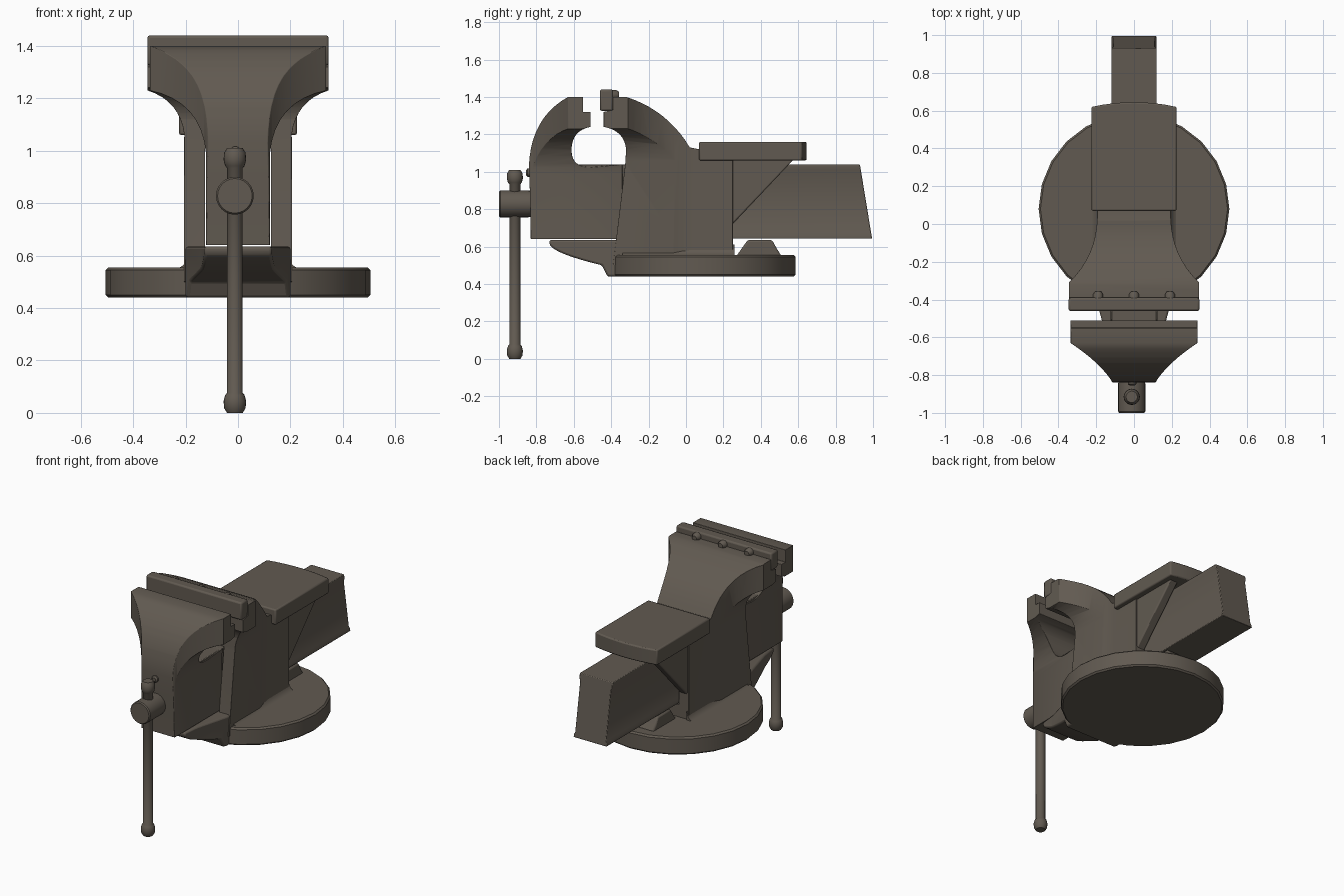
import bpy, bmesh, math
from mathutils import Vector, Matrix

if "Cube" in bpy.data.objects:
    bpy.data.objects.remove(bpy.data.objects["Cube"])

iron = bpy.data.materials.new("dark cast iron")
iron.use_nodes = True
COLOUR = (0.12, 0.102, 0.082, 1)
iron.diffuse_color = COLOUR
iron.node_tree.nodes["Principled BSDF"].inputs["Base Color"].default_value = COLOUR


def arc(a, c, b, n=8):
    """Points of a quadratic curve from a to b, pulled towards c."""
    a, b, c = Vector(a), Vector(b), Vector(c)
    return [tuple((1 - t) ** 2 * a + 2 * t * (1 - t) * c + t * t * b)
            for t in (i / n for i in range(n + 1))]


def mirrored(half):
    """Close a half outline (x, v) across x = 0."""
    return half + [(-x, v) for x, v in reversed(half)]


def add_object(name, bm):
    bmesh.ops.recalc_face_normals(bm, faces=bm.faces)
    mesh = bpy.data.meshes.new(name)
    bm.to_mesh(mesh)
    bm.free()
    ob = bpy.data.objects.new(name, mesh)
    bpy.context.collection.objects.link(ob)
    mesh.materials.append(iron)
    return ob


def prism(name, pts, axis, lo, hi):
    """Extrude an outline along an axis from lo to hi."""
    place = {"x": lambda p, d: (d, p[0], p[1]),
             "y": lambda p, d: (p[0], d, p[1]),
             "z": lambda p, d: (p[0], p[1], d)}[axis]
    bm = bmesh.new()
    rings = [[bm.verts.new(place(p, d)) for p in pts] for d in (lo, hi)]
    bm.faces.new(rings[0])
    bm.faces.new(rings[1])
    for i in range(len(pts)):
        j = (i + 1) % len(pts)
        bm.faces.new((rings[0][i], rings[0][j], rings[1][j], rings[1][i]))
    return add_object(name, bm)


def box(name, x, y, z):
    return prism(name, [(x[0], y[0]), (x[1], y[0]), (x[1], y[1]), (x[0], y[1])], "z", *z)


def carve(ob, cutter, operation):
    """Apply a boolean and remove its cutter."""
    mod = ob.modifiers.new("carve", "BOOLEAN")
    mod.operation, mod.object, mod.solver = operation, cutter, "EXACT"
    graph = bpy.context.evaluated_depsgraph_get()
    result = bpy.data.meshes.new_from_object(ob.evaluated_get(graph))
    ob.modifiers.clear()
    ob.data = result
    bpy.data.objects.remove(cutter)


def lathe(name, profile, centre, axis="z", sides=20):
    """Turn (radius, height) points around an axis."""
    bm = bmesh.new()
    rings = [[bm.verts.new((r * math.cos(2 * math.pi * i / sides),
                            r * math.sin(2 * math.pi * i / sides), h))
              for i in range(sides)] for r, h in profile]
    for a, b in zip(rings, rings[1:]):
        for i in range(sides):
            j = (i + 1) % sides
            bm.faces.new((a[i], a[j], b[j], b[i]))
    bm.faces.new(rings[0])
    bm.faces.new(rings[-1])
    if axis == "y":
        bm.transform(Matrix.Rotation(math.radians(90), 4, "X"))
    bm.transform(Matrix.Translation(centre))
    return add_object(name, bm)


def finish(ob, bevel=0.0, angle=35):
    if bevel:
        mod = ob.modifiers.new("soft edges", "BEVEL")
        mod.width, mod.segments = bevel, 2
        mod.limit_method, mod.angle_limit = "ANGLE", math.radians(40)
    bpy.ops.object.select_all(action="DESELECT")
    ob.select_set(True)
    bpy.context.view_layer.objects.active = ob
    bpy.ops.object.shade_smooth_by_angle(angle=math.radians(angle))


# Round base
base = lathe("round_base", [(0.495, 0.44), (0.505, 0.45), (0.505, 0.545), (0.495, 0.555)],
             (0, 0.08, 0), sides=24)
finish(base, angle=30)

# Fixed jaw and body: side outline trimmed by front and top outlines
side = ([(-0.39, 0.5), (-0.325, 1.04)] + arc((-0.32, 1.12), (-0.33, 1.22), (-0.44, 1.24))
        + [(-0.44, 1.32), (-0.39, 1.33), (-0.39, 1.4)]
        + arc((-0.32, 1.4), (-0.1, 1.33), (0.02, 1.13), 10)
        + [(0.07, 1.12), (0.25, 1.12), (0.25, 0.5)])
body = prism("fixed_jaw_body", side, "x", -0.5, 0.5)
front = mirrored([(0.207, 0.4)] + arc((0.205, 1.06), (0.22, 1.19), (0.345, 1.23)) + [(0.345, 1.5)])
carve(body, prism("front_trim", front, "y", -0.6, 0.4), "INTERSECT")
top = mirrored([(0.345, -0.6)] + arc((0.345, -0.31), (0.2, -0.17), (0.195, 0.03)) + [(0.195, 0.4)])
# the lower walls are a little wider than the neck
carve(body, prism("top_trim", top, "z", 0.3, 1.6), "INTERSECT")
carve(body, box("slide_channel", (-0.125, 0.125), (-0.8, 0.8), (0.635, 1.045)), "DIFFERENCE")
finish(body, 0.008)

# Tongue under the slide
tongue = prism("front_tongue", [(-0.73, 0.635)] + arc((-0.73, 0.61), (-0.7, 0.56), (-0.45, 0.5))
               + [(-0.42, 0.44), (-0.2, 0.44), (-0.2, 0.635)], "x", -0.4, 0.4)
carve(tongue, prism("tongue_trim", mirrored([(0.12, -0.8), (0.14, -0.62), (0.2, -0.4), (0.2, 0)]),
                    "z", 0.3, 0.8), "INTERSECT")
finish(tongue, 0.01)

# Anvil with bowed rear edge, and its two gussets
anvil = prism("anvil", [(-0.225, 0.07), (0.225, 0.07)]
              + arc((0.225, 0.62), (0, 0.67), (-0.225, 0.62)), "z", 1.06, 1.16)
finish(anvil, 0.008)
for label, s in (("left", 1), ("right", -1)):
    gusset = prism(label + "_gusset", [(0.2, 0.68), (0.25, 0.72), (0.58, 1.07), (0.2, 1.07)],
                   "x", s * 0.125, s * 0.185)
    finish(gusset, 0.008)

# Foot fillets where the walls meet the base
for label, s in (("left", 1), ("right", -1)):
    foot = prism(label + "_foot", arc((s * 0.185, 0.61), (s * 0.195, 0.56), (s * 0.235, 0.55), 5)
                 + [(s * 0.185, 0.55)], "y", -0.34, 0.26)
    finish(foot)

# Locking boss at the rear of the base
boss = prism("rear_boss", [(0.27, 0.55), (0.33, 0.635), (0.46, 0.635), (0.485, 0.59), (0.51, 0.55)],
             "x", -0.12, 0.12)
finish(boss, 0.01)

# Sliding bar with shallow side recesses and a slanted rear end
bar = prism("slide_bar", [(-0.6, 0.642), (0.995, 0.642), (0.93, 1.038), (-0.6, 1.038)], "x", -0.2, 0.2)
section = mirrored([(0.12, 0.6), (0.12, 0.66), (0.112, 0.675), (0.112, 0.985), (0.12, 1.01), (0.12, 1.1)])
carve(bar, prism("section_trim", section, "y", -1, 1.2), "INTERSECT")
finish(bar, 0.004)

# Moving jaw, shaped the same way
side = ([(-0.83, 0.64), (-0.835, 0.9)] + arc((-0.84, 1.03), (-0.83, 1.29), (-0.63, 1.4), 10)
        + [(-0.55, 1.4), (-0.55, 1.32), (-0.51, 1.32)]
        + arc((-0.51, 1.24), (-0.61, 1.22), (-0.612, 1.12))
        + arc((-0.612, 1.11), (-0.61, 1.02), (-0.5, 1.025))
        + [(-0.34, 1.04), (-0.34, 0.64)])
jaw = prism("moving_jaw", side, "x", -0.5, 0.5)
front = mirrored([(0.122, 0.5)] + arc((0.122, 0.99), (0.14, 1.19), (0.34, 1.23)) + [(0.34, 1.5)])
carve(jaw, prism("front_trim", front, "y", -1, 0), "INTERSECT")
top = mirrored([(0.11, -0.9)] + arc((0.11, -0.845), (0.17, -0.74), (0.336, -0.63)) + [(0.336, 0)])
carve(jaw, prism("top_trim", top, "z", 0.3, 1.6), "INTERSECT")
finish(jaw, 0.008)

# Jaw plate and its three screws
plate = box("jaw_plate", (-0.346, 0.346), (-0.46, -0.39), (1.325, 1.44))
finish(plate, 0.01)
for i in (-1, 0, 1):
    screw = lathe("plate_screw_%d" % (i + 2), [(0.027, -0.03), (0.027, 0.012), (0.016, 0.028)],
                  (i * 0.19, -0.385, 1.41), "y", 12)
    screw.data.transform(Matrix.Translation((0, -0.385, 0)) @ Matrix.Scale(-1, 4, (0, 1, 0))
                         @ Matrix.Translation((0, 0.385, 0)))
    screw.data.flip_normals()
    finish(screw)

# Screw hub, small stud and the sliding handle
hub = lathe("screw_hub", [(0.066, -0.05), (0.072, 0.0), (0.072, 0.145), (0.066, 0.152)],
            (-0.012, -0.848, 0.828), "y", 24)
finish(hub)
stud = lathe("front_stud", [(0.022, -0.02), (0.022, 0.01), (0.012, 0.018)], (-0.01, -0.838, 0.995), "y", 12)
finish(stud)
handle = lathe("handle", [(0.03, 0.0), (0.041, 0.018), (0.043, 0.045), (0.037, 0.068), (0.03, 0.076),
                          (0.03, 0.934), (0.037, 0.942), (0.043, 0.965), (0.041, 0.992), (0.03, 1.01)],
               (-0.012, -0.915, 0))
finish(handle, angle=50)
